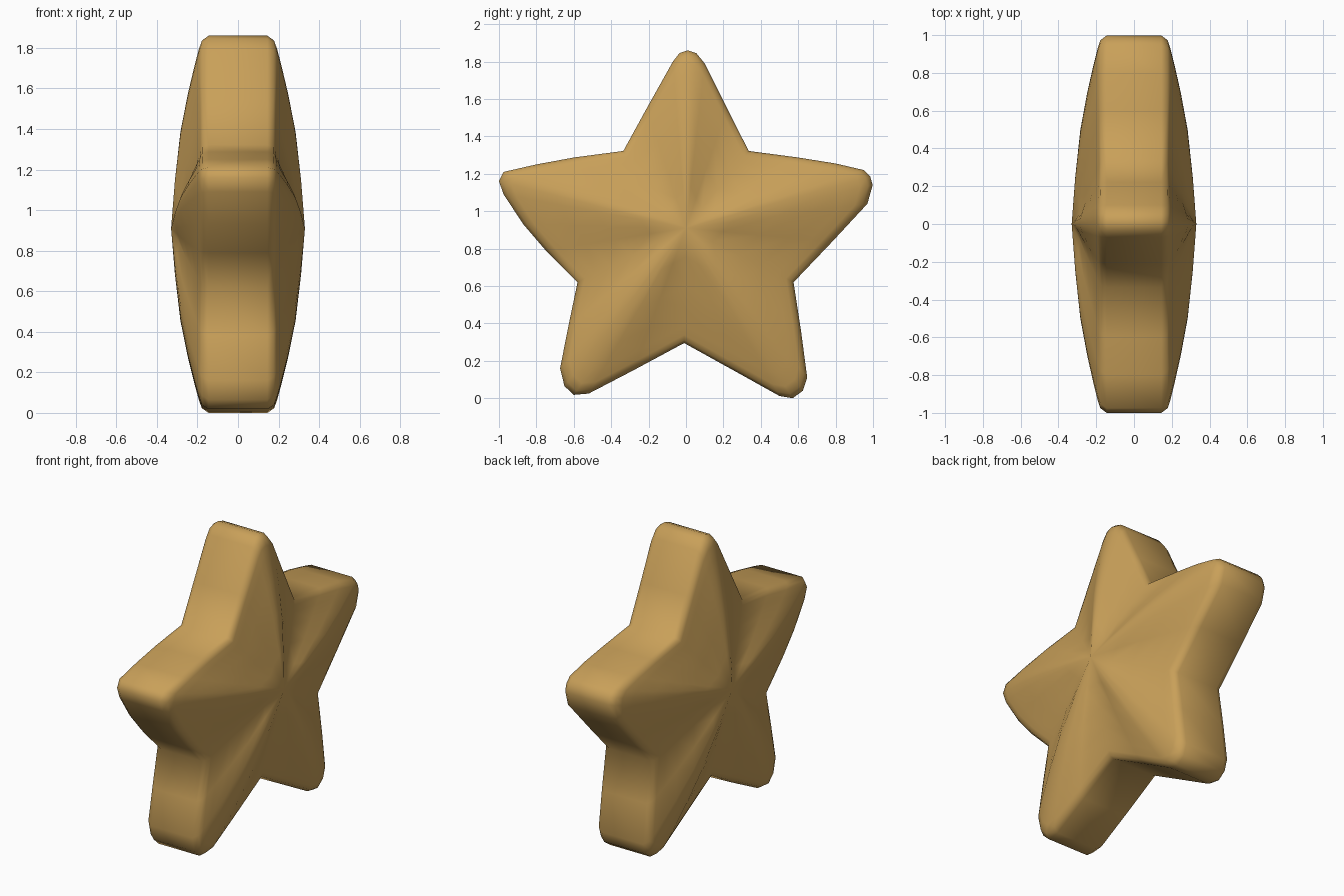
import bpy, bmesh, math

if "Cube" in bpy.data.objects:
    bpy.data.objects.remove(bpy.data.objects["Cube"])

CENTRE_Z = 0.91

# Star outline (y, z), clockwise from the top tip, with rounded tips
outline = [
    (0.01, 1.86), (0.055, 1.845), (0.10, 1.79), (0.22, 1.55), (0.335, 1.322),   # top arm, right side
    (0.60, 1.287), (0.80, 1.255), (0.95, 1.22), (0.985, 1.185), (0.998, 1.14),  # right arm
    (0.97, 1.04), (0.78, 0.835), (0.575, 0.62),
    (0.615, 0.36), (0.648, 0.11), (0.625, 0.04), (0.57, 0.0), (0.50, 0.012),    # lower right arm
    (0.27, 0.14), (-0.01, 0.295),
    (-0.28, 0.15), (-0.52, 0.025), (-0.60, 0.018), (-0.65, 0.065), (-0.673, 0.16),  # lower left arm
    (-0.63, 0.38), (-0.58, 0.62),
    (-0.75, 0.79), (-0.87, 0.93), (-0.975, 1.09), (-1.0, 1.16), (-0.975, 1.21),  # left arm
    (-0.80, 1.25), (-0.60, 1.287), (-0.335, 1.322),
    (-0.21, 1.55), (-0.07, 1.80), (-0.035, 1.845),                              # top arm, left side
]

# Half thickness against scale from the centre
rings = [(1.0, 0.145), (0.975, 0.178), (0.93, 0.193), (0.85, 0.213), (0.7, 0.247),
         (0.5, 0.284), (0.25, 0.311)]
PEAK = 0.33

bm = bmesh.new()


def make_ring(k, x, side):
    """One scaled copy of the outline; it dips a little along the valleys."""
    verts = []
    for y, z in outline:
        dz = z - CENTRE_Z
        valley = min(1, max(0, (0.95 - math.hypot(y, dz)) / 0.35))
        depth = x - 0.13 * valley * k * (1 - k)
        verts.append(bm.verts.new((side * depth, y * k, CENTRE_Z + dz * k)))
    return verts


def bridge(a, b):
    n = len(a)
    for i in range(n):
        j = (i + 1) % n
        bm.faces.new((a[i], a[j], b[j], b[i]))


# Two domed sides, then the rim wall joining them
rims = []
for side in (1, -1):
    loops = [make_ring(k, x, side) for k, x in rings]
    rims.append(loops[0])
    for a, b in zip(loops, loops[1:]):
        bridge(a, b)
    peak = bm.verts.new((side * PEAK, 0, CENTRE_Z))
    last = loops[-1]
    for i in range(len(last)):
        bm.faces.new((last[i], last[(i + 1) % len(last)], peak))
bridge(rims[0], rims[1])
bmesh.ops.recalc_face_normals(bm, faces=bm.faces[:])

mesh = bpy.data.meshes.new("star")
bm.to_mesh(mesh)
bm.free()
star = bpy.data.objects.new("star", mesh)
bpy.context.collection.objects.link(star)

# Single golden tan colour
tan = bpy.data.materials.new("golden_tan")
tan.diffuse_color = (0.58, 0.35, 0.10, 1)
tan.use_nodes = True
tan.node_tree.nodes["Principled BSDF"].inputs["Base Color"].default_value = tan.diffuse_color
mesh.materials.append(tan)

bpy.context.view_layer.objects.active = star
star.select_set(True)
bpy.ops.object.shade_smooth_by_angle(angle=math.radians(55))
